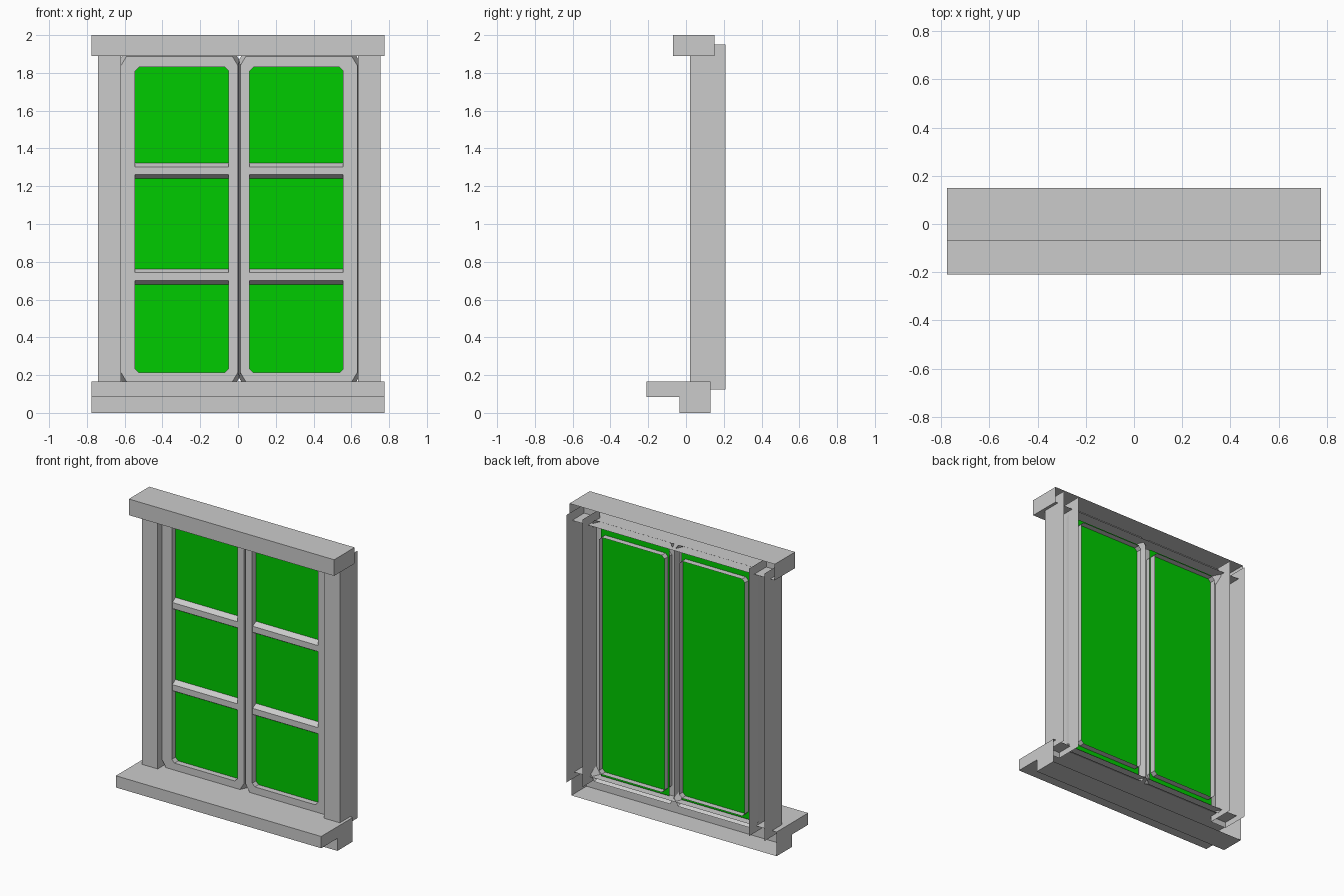
import bpy

if "Cube" in bpy.data.objects:
    bpy.data.objects.remove(bpy.data.objects["Cube"])

def make_mesh(name, verts, faces, mat=None):
    me = bpy.data.meshes.new(name)
    me.from_pydata(verts, [], faces)
    me.update()
    ob = bpy.data.objects.new(name, me)
    bpy.context.collection.objects.link(ob)
    if mat:
        me.materials.append(mat)
    return ob

def extrude_x(name, prof, x0, x1, ends):
    """Open (y, z) profile swept along x; ends lists the cap polygons by index."""
    n = len(prof)
    verts = [(x, y, z) for x in (x0, x1) for y, z in prof]
    faces = [(i, i + 1, n + i + 1, n + i) for i in range(n - 1)]
    faces = [f[::-1] for f in faces]
    for cap in ends:
        faces.append(tuple(cap))
        faces.append(tuple(n + i for i in reversed(cap)))
    return make_mesh(name, verts, faces)

def outline(x0, x1, z0, z1, cx, cz, y):
    """Rectangle with cut corners, counter-clockwise seen from the front."""
    pts = [(x0 + cx, z0), (x1 - cx, z0), (x1, z0 + cz), (x1, z1 - cz),
           (x1 - cx, z1), (x0 + cx, z1), (x0, z1 - cz), (x0, z0 + cz)]
    return [(x, y, z) for x, z in pts]

def loft(name, loops):
    n = len(loops[0])
    faces = []
    for k in range(len(loops) - 1):
        for i in range(n):
            j = (i + 1) % n
            faces.append((k * n + i, k * n + j, (k + 1) * n + j, (k + 1) * n + i))
    return make_mesh(name, [p for lp in loops for p in lp], faces)

glass_mat = bpy.data.materials.new("green_glass")
glass_mat.diffuse_color = (0.0, 0.6, 0.0, 1)
glass_mat.use_nodes = True
glass_mat.node_tree.nodes["Principled BSDF"].inputs["Base Color"].default_value = glass_mat.diffuse_color

# Lintel: box open at the back
extrude_x("lintel", [(0.15, 2.0), (-0.07, 2.0), (-0.07, 1.89), (0.15, 1.89)],
          -0.775, 0.775, [(0, 1, 2, 3)])

# Sill: stepped ledge open at the back
extrude_x("sill", [(0.13, 0.165), (-0.21, 0.165), (-0.21, 0.085),
                   (-0.035, 0.085), (-0.035, 0.0), (0.13, 0.0)],
          -0.775, 0.775, [(0, 1, 2, 3, 4, 5)])

# Jambs: channels open at the back, top and bottom
for side, x0, x1 in (("left", -0.74, -0.62), ("right", 0.635, 0.755)):
    plan = [(x0, 0.208), (x0, 0.02), (x1, 0.02), (x1, 0.208)]
    verts = [(x, y, z) for z in (0.125, 1.95) for x, y in plan]
    make_mesh("jamb_" + side, verts, [(i, i + 1, i + 5, i + 4) for i in range(3)])

# Casements: frame, glass pane and two glazing bars each
GLASS_Y = 0.105
for side, x0, x1, a, b in (("left", -0.62, 0.0, -0.545, -0.05),
                           ("right", 0.012, 0.632, 0.062, 0.557)):
    loft("casement_" + side, [
        outline(x0 - 0.006, x1 + 0.006, 0.135, 1.92, 0.03, 0.05, 0.12),
        outline(x0, x1, 0.165, 1.888, 0.03, 0.05, 0.065),
        outline(a, b, 0.213, 1.83, 0.02, 0.02, 0.065),
        outline(a, b, 0.213, 1.83, 0.02, 0.02, 0.145)])
    make_mesh("glass_" + side,
              [(a - 0.01, GLASS_Y, 0.18), (b + 0.01, GLASS_Y, 0.18),
               (b + 0.01, GLASS_Y, 1.865), (a - 0.01, GLASS_Y, 1.865)],
              [(0, 1, 2, 3)], glass_mat)
    for k, z in enumerate((0.68, 1.24)):
        extrude_x(f"glazing_bar_{side}_{k + 1}",
                  [(GLASS_Y, z + 0.083), (0.07, z + 0.062),
                   (0.07, z + 0.021), (GLASS_Y, z)], a, b, [])
